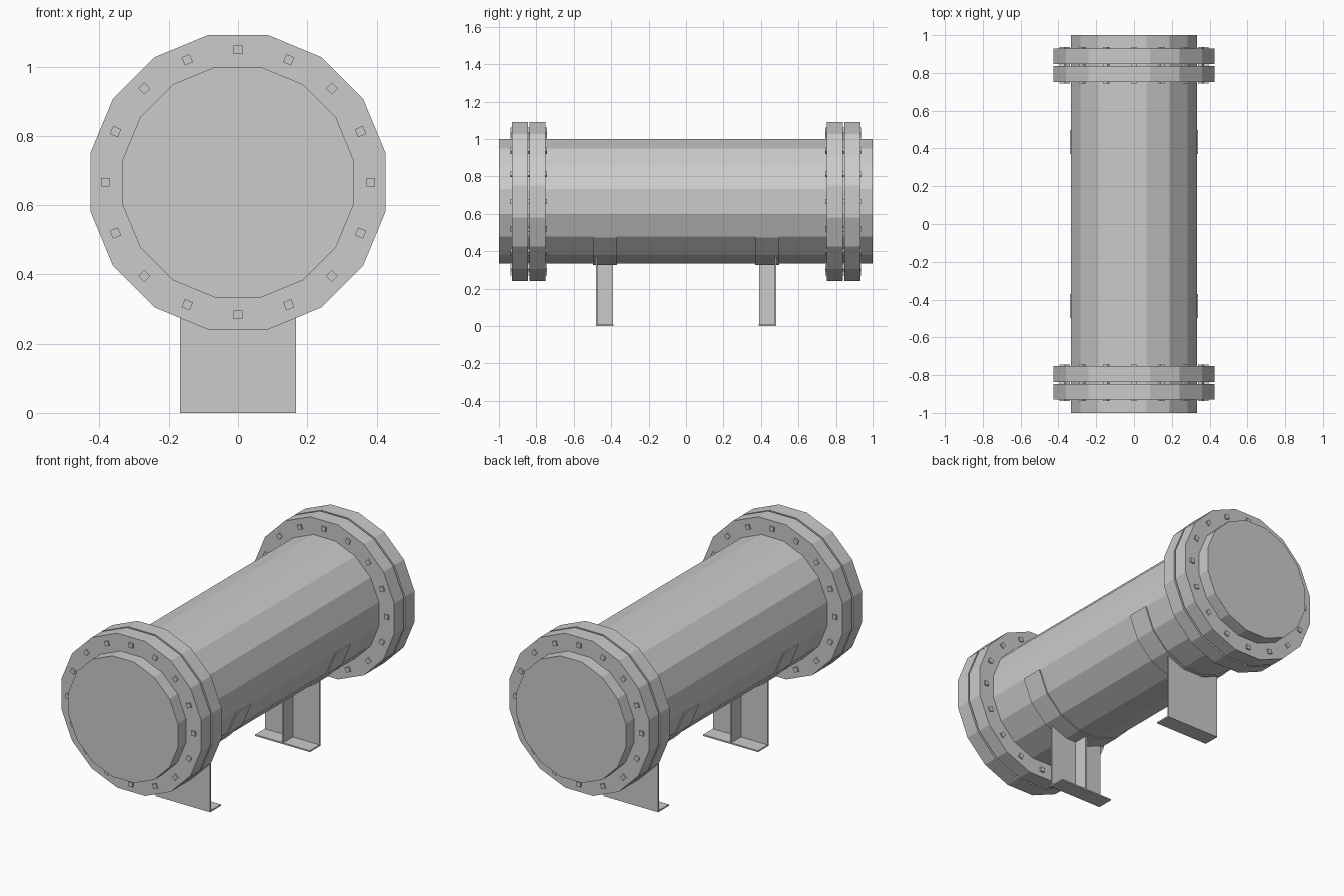
import bpy, bmesh, math

if "Cube" in bpy.data.objects:
    bpy.data.objects.remove(bpy.data.objects["Cube"])

SIDES = 16
CZ = 0.666          # height of the tank axis
TANK = 0.333        # flat-to-centre radius of the tank
FLANGE = 0.426


def corner(apothem, k):
    """k-th corner (x, z) of a 16-gon with flats at the top and sides."""
    a = (k + 0.5) * 2 * math.pi / SIDES
    r = apothem / math.cos(math.pi / SIDES)
    return (r * math.cos(a), CZ + r * math.sin(a))


def finish(name, bm):
    bmesh.ops.recalc_face_normals(bm, faces=bm.faces)
    me = bpy.data.meshes.new(name)
    bm.to_mesh(me)
    bm.free()
    ob = bpy.data.objects.new(name, me)
    bpy.context.collection.objects.link(ob)
    return ob


def add_prism(bm, pts, y0, y1):
    """Extrude an x-z outline between two y positions."""
    a = [bm.verts.new((x, y0, z)) for x, z in pts]
    b = [bm.verts.new((x, y1, z)) for x, z in pts]
    bm.faces.new(a)
    bm.faces.new(b[::-1])
    for i in range(len(pts)):
        j = (i + 1) % len(pts)
        bm.faces.new((a[i], a[j], b[j], b[i]))


def prism(name, pts, y0, y1):
    bm = bmesh.new()
    add_prism(bm, pts, y0, y1)
    return finish(name, bm)


def ring(name, outer, inner, y0, y1):
    """16-sided flat ring around the tank axis."""
    bm = bmesh.new()
    loops = []
    for r, y in ((outer, y0), (outer, y1), (inner, y1), (inner, y0)):
        pts = [corner(r, k) for k in range(SIDES)]
        loops.append([bm.verts.new((x, y, z)) for x, z in pts])
    for n in range(4):
        a, b = loops[n], loops[(n + 1) % 4]
        for i in range(SIDES):
            j = (i + 1) % SIDES
            bm.faces.new((a[i], a[j], b[j], b[i]))
    return finish(name, bm)


def rect(x0, x1, z0, z1):
    return [(x0, z0), (x1, z0), (x1, z1), (x0, z1)]


# Tank body with flat ends
prism("tank_shell", [corner(TANK, k) for k in range(SIDES)], -1, 1)

for s, end in ((-1, "front"), (1, "back")):
    # Paired bolted flanges
    ring(end + "_inner_flange", FLANGE, TANK, s * 0.752, s * 0.836)
    ring(end + "_outer_flange", FLANGE, TANK, s * 0.846, s * 0.93)

    # Square bolts running through both flanges
    bm = bmesh.new()
    for k in range(SIDES):
        a = k * 2 * math.pi / SIDES
        c, n = math.cos(a), math.sin(a)
        h = 0.0125
        pts = [(c * (0.383 + u) - n * v, CZ + n * (0.383 + u) + c * v)
               for u, v in ((-h, -h), (h, -h), (h, h), (-h, h))]
        add_prism(bm, pts, s * 0.744, s * 0.938)
    finish(end + "_flange_bolts", bm)

    # Saddle pad wrapped round the underside of the tank
    ks = range(8, 16)
    pad = [corner(TANK + 0.006, k) for k in ks] + [corner(TANK, k) for k in reversed(ks)]
    prism(end + "_saddle_pad", pad, s * 0.37, s * 0.497)

    # Leg plate cut to the tank curve, base plate and middle rib
    w = 0.167
    (xa, za), (xb, zb) = corner(TANK, 12), corner(TANK, 13)
    top = za + (zb - za) * (w - xa) / (xb - xa)
    plate = [(-w, 0), (w, 0), (w, top), (xa, za), (-xa, za), (-w, top)]
    prism(end + "_leg_plate", plate, s * 0.472, s * 0.481)
    prism(end + "_leg_base", rect(-w, w, 0, 0.008), s * 0.388, s * 0.472)
    prism(end + "_leg_rib", rect(-0.004, 0.004, 0.008, za), s * 0.39, s * 0.472)
